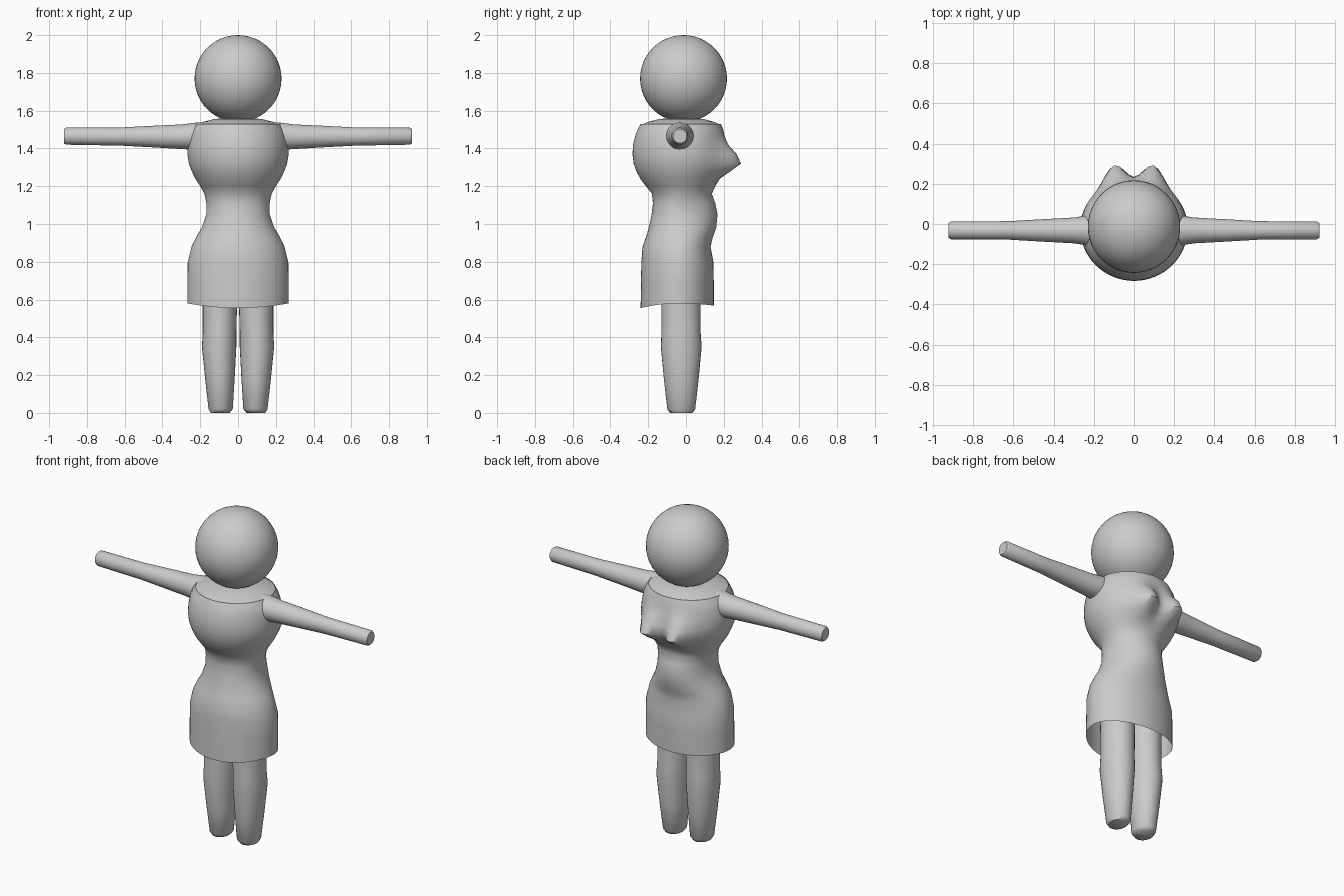
import bpy, math

if "Cube" in bpy.data.objects:
    bpy.data.objects.remove(bpy.data.objects["Cube"])

def loft(name, rings, cap_start=False, cap_end=False, angle=50):
    """Skin a list of equal-length vertex rings into one smooth mesh."""
    n = len(rings[0])
    verts = [p for r in rings for p in r]
    faces = [(k*n+i, k*n+(i+1) % n, (k+1)*n+(i+1) % n, (k+1)*n+i)
             for k in range(len(rings)-1) for i in range(n)]
    if cap_start:
        faces.append(tuple(reversed(range(n))))
    if cap_end:
        faces.append(tuple(range((len(rings)-1)*n, len(rings)*n)))
    me = bpy.data.meshes.new(name)
    me.from_pydata(verts, [], faces)
    ob = bpy.data.objects.new(name, me)
    bpy.context.collection.objects.link(ob)
    bpy.ops.object.select_all(action='DESELECT')
    ob.select_set(True)
    bpy.context.view_layer.objects.active = ob
    bpy.ops.object.shade_smooth_by_angle(angle=math.radians(angle))
    return ob

# Head
bpy.ops.mesh.primitive_uv_sphere_add(segments=48, ring_count=24, radius=0.23,
                                     location=(0, -0.013, 1.77))
head = bpy.context.object
head.name = "head"
bpy.ops.object.shade_smooth()

# Dress: z, half width, front y, back y
PROFILE = [
    (0.58, 0.267, -0.24, 0.147), (0.70, 0.267, -0.238, 0.147),
    (0.80, 0.266, -0.236, 0.145), (0.88, 0.246, -0.23, 0.130),
    (0.93, 0.222, -0.212, 0.142), (0.98, 0.192, -0.197, 0.160),
    (1.05, 0.168, -0.182, 0.167), (1.11, 0.167, -0.175, 0.155),
    (1.16, 0.178, -0.18, 0.137), (1.20, 0.20, -0.212, 0.155),
    (1.24, 0.226, -0.242, 0.178), (1.28, 0.245, -0.263, 0.205),
    (1.32, 0.260, -0.277, 0.225), (1.37, 0.268, -0.283, 0.225),
    (1.42, 0.266, -0.28, 0.215), (1.47, 0.258, -0.268, 0.203),
    (1.50, 0.246, -0.256, 0.197), (1.53, 0.226, -0.24, 0.185)]
N = 64

def body_ring(z, hw, front, back):
    yc = -0.035 if z < 1.15 else -0.02
    ring = []
    for i in range(N):
        a = 2*math.pi*i/N
        s, x = math.sin(a), hw*math.cos(a)
        y = yc + s*((back-yc) if s > 0 else (yc-front))
        zz = z
        if s > 0:   # two chest bulges
            w = 0.055 if z < 1.32 else 0.085
            y += 0.085*math.exp(-((abs(x)-0.1)/0.065)**2 - ((z-1.32)/w)**2)*min(1, s*2)
        if z < 0.6:  # dipped hem
            zz -= (0.025 if s < 0 else 0.012)*s*s
        ring.append((x, y, zz))
    return ring

loft("dress", [body_ring(*p) for p in PROFILE])

# Shoulders closing the neckline up to the head
rim = body_ring(*PROFILE[-1])
loft("shoulders", [[(x*k, (y+0.02)*k-0.02, z) for x, y, _ in rim]
                   for k, z in ((1, 1.525), (0.8, 1.542), (0.55, 1.556), (0.3, 1.56))],
     cap_end=True)

def tube(c, ru, rv, axis, n=32):
    """Elliptic ring around a centre, along x (arms) or z (legs)."""
    pts = []
    for i in range(n):
        a = 2*math.pi*i/n
        u, v = ru*math.cos(a), rv*math.sin(a)
        pts.append((c[0], c[1]+u, c[2]+v) if axis == 'x' else (c[0]+u, c[1]+v, c[2]))
    return pts

# Arm: x, centre z, radius in y, radius in z
ARM = [(0.12, 1.466, 0.08, 0.075), (0.22, 1.465, 0.076, 0.072),
       (0.30, 1.462, 0.064, 0.065), (0.45, 1.463, 0.056, 0.057),
       (0.62, 1.463, 0.046, 0.048), (0.91, 1.465, 0.044, 0.045),
       (0.922, 1.465, 0.036, 0.037)]
# Leg: z, centre x, centre y, radius x, radius y
LEG = [(0.005, 0.094, -0.025, 0.05, 0.06), (0.02, 0.092, -0.025, 0.064, 0.074),
       (0.18, 0.096, -0.025, 0.078, 0.092), (0.35, 0.100, -0.025, 0.091, 0.108),
       (0.42, 0.098, -0.026, 0.089, 0.104), (0.58, 0.096, -0.027, 0.091, 0.103),
       (0.85, 0.096, -0.03, 0.093, 0.105)]
for side, label in ((1, "right"), (-1, "left")):
    loft(label + "_arm", [tube((side*x, -0.032, z), side*ry, rz, 'x')
                          for x, z, ry, rz in ARM], cap_end=True)
    loft(label + "_leg", [tube((side*x, y, z), rx, ry, 'z')
                          for z, x, y, rx, ry in LEG], cap_start=True, cap_end=True)

# Stand exactly on the ground
for ob in bpy.data.objects:
    if ob.name.endswith("_leg"):
        for v in ob.data.vertices:
            if v.co.z < 0.01:
                v.co.z = 0
